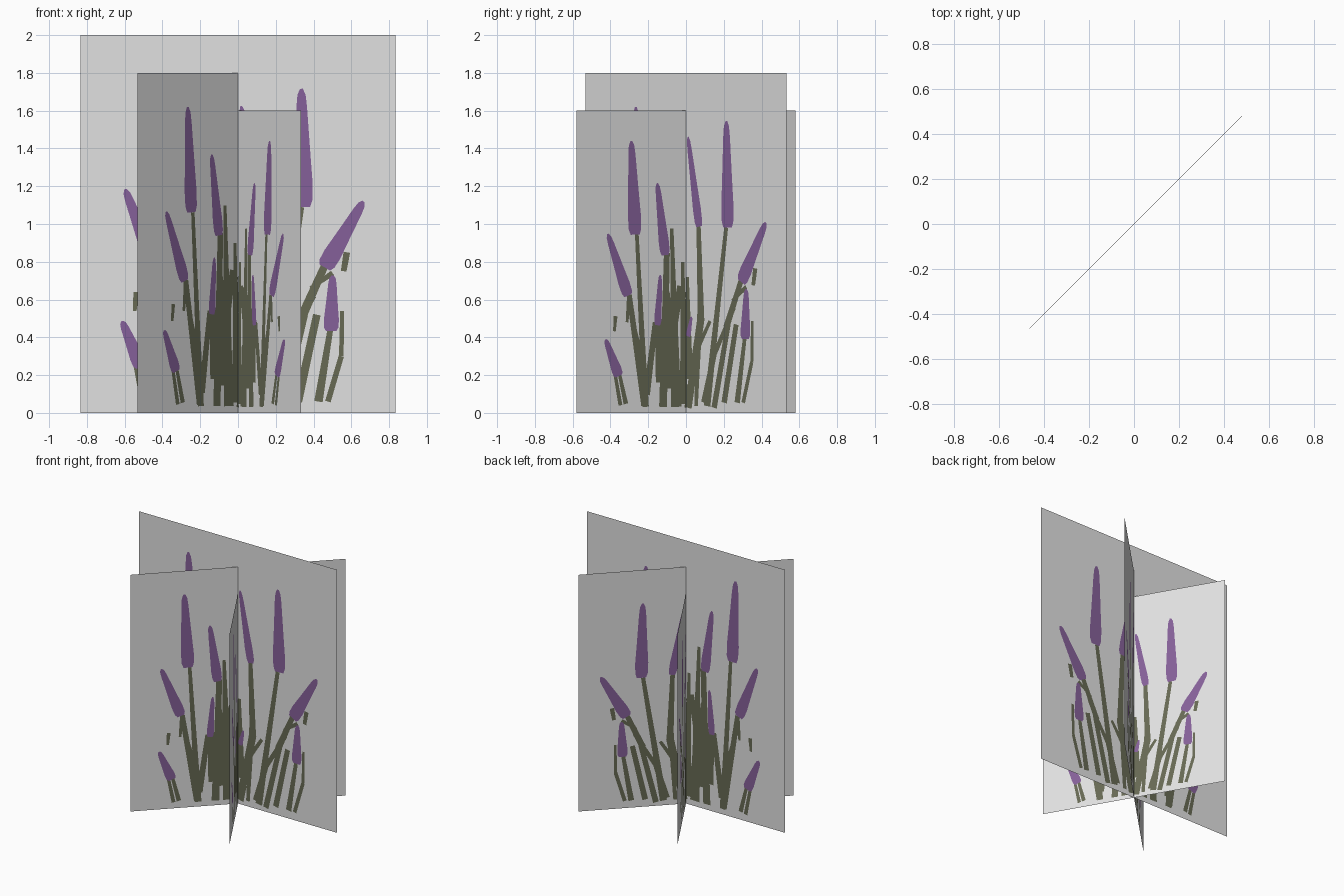
import bpy, math
from mathutils import Vector
from mathutils.geometry import delaunay_2d_cdt

if "Cube" in bpy.data.objects:
    bpy.data.objects.remove(bpy.data.objects["Cube"])

HALF, TALL = 0.835, 2.0          # half width and height of the largest sheet


def material(name, rgb):
    m = bpy.data.materials.new(name)
    m.diffuse_color = (*rgb, 1)
    m.use_nodes = True
    m.node_tree.nodes["Principled BSDF"].inputs["Base Color"].default_value = m.diffuse_color
    return m


MATS = [material("pale_grey", (0.75, 0.75, 0.75)),
        material("stem_green", (0.135, 0.143, 0.088)),
        material("flower_purple", (0.235, 0.118, 0.32))]


def ribbon(path, widths):
    """Outline of a strip along a path (fractions of sheet) with a width at each point."""
    pts = [Vector((p * HALF, q * TALL)) for p, q in path]
    left, right = [], []
    for i, c in enumerate(pts):
        d = (pts[min(i + 1, len(pts) - 1)] - pts[max(i - 1, 0)]).normalized()
        n = Vector((-d.y, d.x)) * widths[i] / 2
        left.append(c + n)
        right.append(c - n)
    return right + left[::-1]     # counter-clockwise


def spike(p0, q0, p1, q1, w):
    """Flower spike: from base (p0, q0) up to tip (p1, q1)."""
    prof = [(0, .7), (.06, .95), (.2, 1), (.4, .85), (.65, .68), (.85, .55), (.95, .42), (1, .15)]
    return ribbon([(p0 + (p1 - p0) * t, q0 + (q1 - q0) * t) for t, _ in prof],
                  [w * k for _, k in prof])


def stem(p0, q0, p1, q1, w0, w1):
    """Tapered stem from foot to top."""
    return ribbon([(p0, q0), ((p0 + p1) / 2, (q0 + q1) / 2), (p1, q1)], [w0, (w0 + w1) / 2, w1])


# flower spikes: base, tip, width
SPIKES = [
    (-.465, .59, -.50, .90, .10), (-.19, .522, -.262, .76, .078),
    (-.53, .388, -.715, .592, .085), (-.615, .122, -.735, .243, .078),
    (-.26, .29, -.235, .457, .055), (.415, .545, .402, .858, .102),
    (.13, .548, .02, .812, .066), (.55, .385, .795, .56, .095),
    (.59, .217, .60, .364, .08), (.02, .225, .055, .283, .04),
]

# stems on the left half: foot, top, foot width, top width
LEFT_STEMS = [
    (-.37, .02, -.45, .59, .05, .028), (-.21, .02, -.175, .53, .06, .045),
    (-.38, .025, -.52, .39, .05, .04), (-.60, .025, -.65, .13, .03, .025),
    (-.55, .03, -.61, .13, .035, .025), (-.36, .06, -.28, .30, .05, .04),
    (-.24, .10, -.25, .31, .06, .06), (-.09, .02, -.13, .61, .08, .025),
    (-.20, .09, -.05, .42, .06, .05), (-.02, .03, -.03, .50, .06, .025),
    (-.08, .05, -.18, .40, .07, .05), (-.36, .12, -.47, .28, .035, .025),
    (-.655, .27, -.645, .32, .02, .03), (-.13, .08, -.12, .30, .10, .08),
    (-.54, .30, -.52, .38, .02, .035),
]

# stems on the right half
RIGHT_STEMS = [
    (.02, .015, .15, .28, .06, .06), (.15, .27, .125, .55, .055, .035),
    (.10, .02, .14, .30, .03, .045), (.21, .02, .40, .545, .055, .032),
    (.28, .015, .42, .26, .045, .04), (.40, .25, .55, .39, .05, .04),
    (.38, .03, .50, .26, .045, .04), (.51, .03, .585, .22, .045, .03),
    (.57, .03, .655, .15, .03, .028), (.655, .15, .66, .27, .025, .02),
    (.67, .375, .69, .425, .03, .035), (.18, .03, .30, .20, .05, .04),
    (.28, .17, .48, .31, .035, .03), (.04, .10, .01, .40, .05, .03),
    (.10, .18, .24, .27, .035, .025), (.46, .33, .60, .37, .02, .03),
]

# sheet outline, then every green and purple patch with its material index
patches = [([Vector((-HALF, 0)), Vector((HALF, 0)), Vector((HALF, TALL)), Vector((-HALF, TALL))], 0)]
patches += [(stem(*s), 1) for s in LEFT_STEMS + RIGHT_STEMS]
patches += [(spike(*s), 2) for s in SPIKES]

coords, loops = [], []
for outline, _ in patches:
    loops.append(list(range(len(coords), len(coords) + len(outline))))
    coords += outline

# cut the sheet along all the outlines; topmost patch decides the colour
verts, _, faces, _, _, origin = delaunay_2d_cdt(coords, [], loops, 0, 1e-5)
colours = [max((patches[i][1] for i in ids), default=0) for ids in origin]


def sheet(name, angle, scale):
    """One upright sheet with the painted plant, turned about z."""
    c, s = math.cos(math.radians(angle)), math.sin(math.radians(angle))
    me = bpy.data.meshes.new(name)
    me.from_pydata([(v.x * scale * c, v.x * scale * s, v.y * scale) for v in verts], [],
                   [list(f) for f in faces])
    for m in MATS:
        me.materials.append(m)
    for poly, k in zip(me.polygons, colours):
        poly.material_index = k
    me.update()
    bpy.context.collection.objects.link(bpy.data.objects.new(name, me))


# three crossing sheets
sheet("large_sheet", 0, 1.0)
sheet("middle_sheet", 45, 0.9)
sheet("small_sheet", 120, 0.8)
